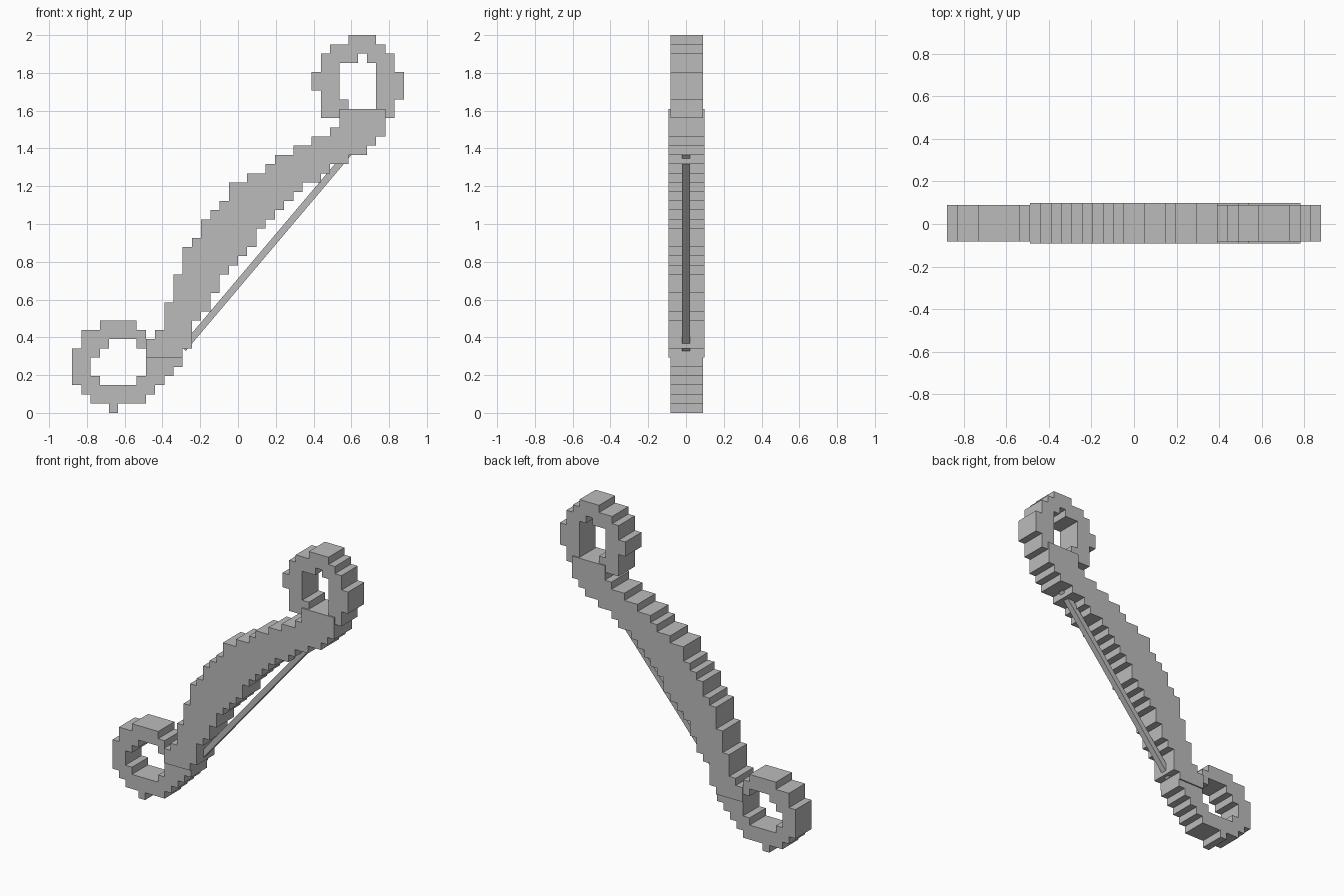
import bpy, bmesh, math
from mathutils import Matrix, Vector

if "Cube" in bpy.data.objects:
    bpy.data.objects.remove(bpy.data.objects["Cube"])

C = 2 / 41            # size of one block: 41 rows high, 36 columns wide
X0 = -18 * C

grey = bpy.data.materials.new("plain grey")
grey.diffuse_color = (0.5, 0.5, 0.5, 1)
grey.use_nodes = True
grey.node_tree.nodes["Principled BSDF"].inputs["Base Color"].default_value = grey.diffuse_color


def finish(name, bm):
    bmesh.ops.recalc_face_normals(bm, faces=bm.faces)
    me = bpy.data.meshes.new(name)
    bm.to_mesh(me)
    bm.free()
    me.materials.append(grey)
    ob = bpy.data.objects.new(name, me)
    bpy.context.collection.objects.link(ob)
    return ob


def blocks(name, first_row, rows, half, centre=0.003):
    """Stepped plate: each row is a list of (start, end) column spans."""
    cells = {(i, first_row + k) for k, row in enumerate(rows)
             for a, b in row for i in range(a, b)}
    bm = bmesh.new()
    lo, hi = centre - half, centre + half

    def face(*pts):
        bm.faces.new([bm.verts.new((X0 + x * C, y, z * C)) for x, y, z in pts])

    for i, k in sorted(cells):
        ring = [(i, k), (i + 1, k), (i + 1, k + 1), (i, k + 1)]
        face(*[(x, lo, z) for x, z in ring])
        face(*[(x, hi, z) for x, z in reversed(ring)])
        for n, step in enumerate([(0, -1), (1, 0), (0, 1), (-1, 0)]):
            if (i + step[0], k + step[1]) not in cells:
                (xa, za), (xb, zb) = ring[n], ring[(n + 1) % 4]
                face((xa, lo, za), (xa, hi, za), (xb, hi, zb), (xb, lo, zb))
    bmesh.ops.remove_doubles(bm, verts=bm.verts, dist=1e-5)
    bmesh.ops.recalc_face_normals(bm, faces=bm.faces)
    bmesh.ops.dissolve_limit(bm, angle_limit=math.radians(1),
                             verts=bm.verts, edges=bm.edges)
    return finish(name, bm)


# lower ring
blocks("lower_ring", 0, [
    [(4, 5)], [(2, 8)], [(1, 9)],
    [(0, 3), (7, 10)], [(0, 2), (8, 11)], [(0, 2), (8, 12)],
    [(0, 3), (8, 9)], [(1, 4), (7, 9)], [(1, 8)], [(3, 7)]], 0.086)

# upper ring
blocks("upper_ring", 32, [
    [(27, 35)], [(27, 30), (33, 35)], [(27, 29), (33, 36)],
    [(26, 29), (33, 36)], [(26, 29), (33, 36)], [(27, 29), (33, 35)],
    [(27, 31), (32, 35)], [(28, 34)], [(30, 33)]], 0.086)

# curved limb between the rings, rows 6 to 32
left = [8, 8, 9, 10, 10, 10, 11, 11, 11, 12, 12, 12, 13, 14, 14, 15, 16,
        17, 17, 19, 21, 22, 24, 26, 28, 29, 29]
right = [12, 13, 13, 13, 14, 15, 15, 16, 16, 17, 18, 19, 20, 20, 21, 22, 23,
         24, 25, 27, 28, 30, 32, 33, 34, 34, 34]
blocks("curved_limb", 6, [[s] for s in zip(left, right)], 0.095)

# straight string
a, b = Vector((-0.29, 0, 0.34)), Vector((0.585, 0, 1.375))
d = b - a
bm = bmesh.new()
bmesh.ops.create_cube(bm, size=1, matrix=Matrix.Translation((a + b) / 2)
                      @ Matrix.Rotation(math.atan2(d.x, d.z), 4, 'Y')
                      @ Matrix.Diagonal((0.036, 0.04, d.length, 1)))
finish("string", bm)
